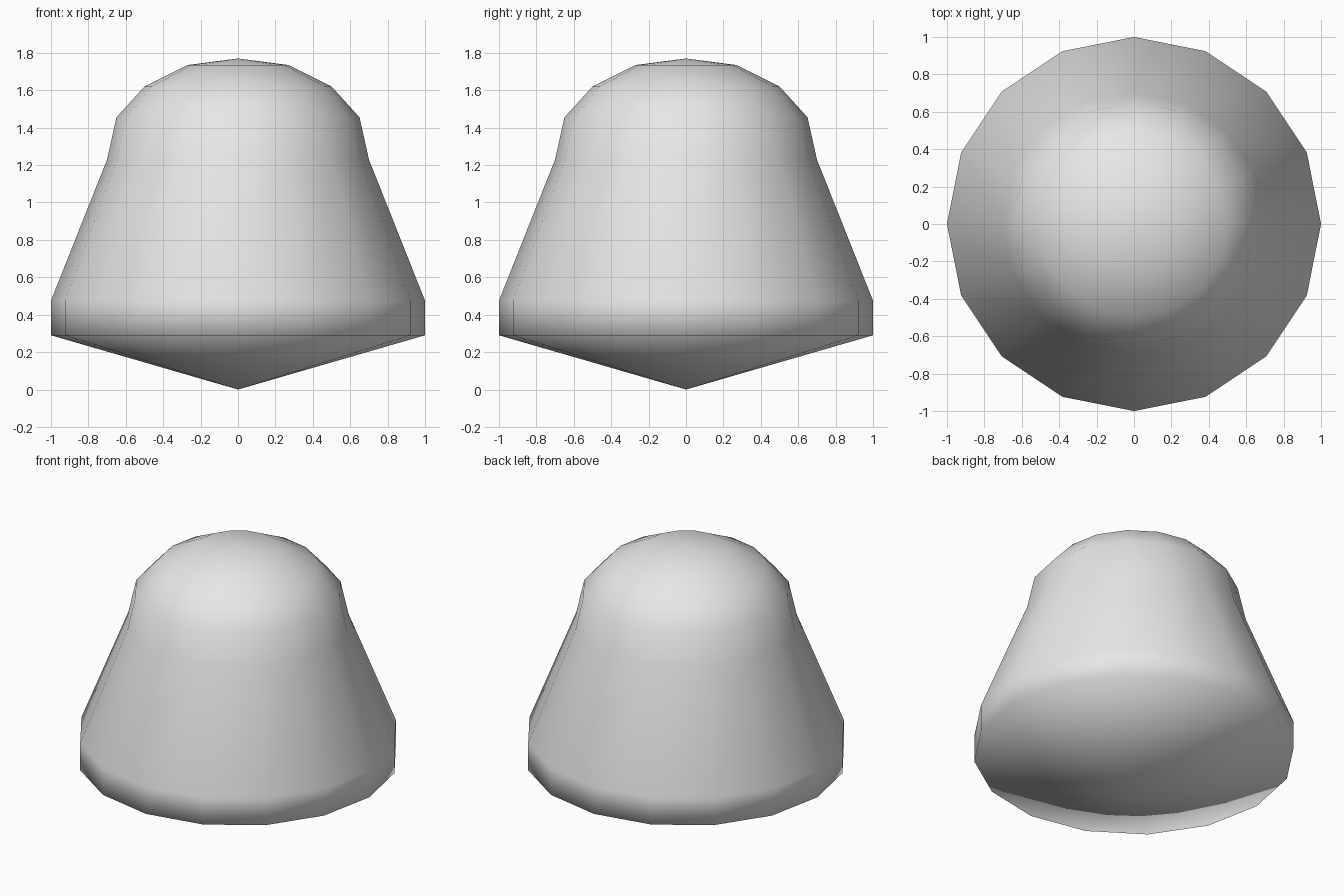
import bpy, bmesh
from math import cos, sin, tau

cube = bpy.data.objects.get("Cube")
if cube:
    bpy.data.objects.remove(cube, do_unlink=True)

SIDES = 16
BOTTOM, TOP = 0.0, 1.77
# Radius and height of each ring, from the lower rim to the crown
PROFILE = [(1.0, 0.29), (1.0, 0.475), (0.70, 1.23),
           (0.65, 1.455), (0.50, 1.62), (0.27, 1.735)]

# Plain grey material
grey = bpy.data.materials.new("light grey")
grey.use_nodes = True
colour = (0.8, 0.8, 0.8, 1)
grey.diffuse_color = colour
grey.node_tree.nodes["Principled BSDF"].inputs["Base Color"].default_value = colour

# Bell-shaped body: rings joined by quads, closed by a fan at each end
bm = bmesh.new()
rings = [[bm.verts.new((r * cos(tau * i / SIDES), r * sin(tau * i / SIDES), z))
          for i in range(SIDES)] for r, z in PROFILE]
bottom_point = bm.verts.new((0, 0, BOTTOM))
top_point = bm.verts.new((0, 0, TOP))
for i in range(SIDES):
    j = (i + 1) % SIDES
    for low, high in zip(rings, rings[1:]):
        bm.faces.new((low[i], low[j], high[j], high[i]))
    bm.faces.new((bottom_point, rings[0][j], rings[0][i]))
    bm.faces.new((top_point, rings[-1][i], rings[-1][j]))
for face in bm.faces:
    face.smooth = True
bmesh.ops.recalc_face_normals(bm, faces=bm.faces)

mesh = bpy.data.meshes.new("bell_body")
bm.to_mesh(mesh)
bm.free()
mesh.materials.append(grey)
body = bpy.data.objects.new("bell_body", mesh)
bpy.context.collection.objects.link(body)
